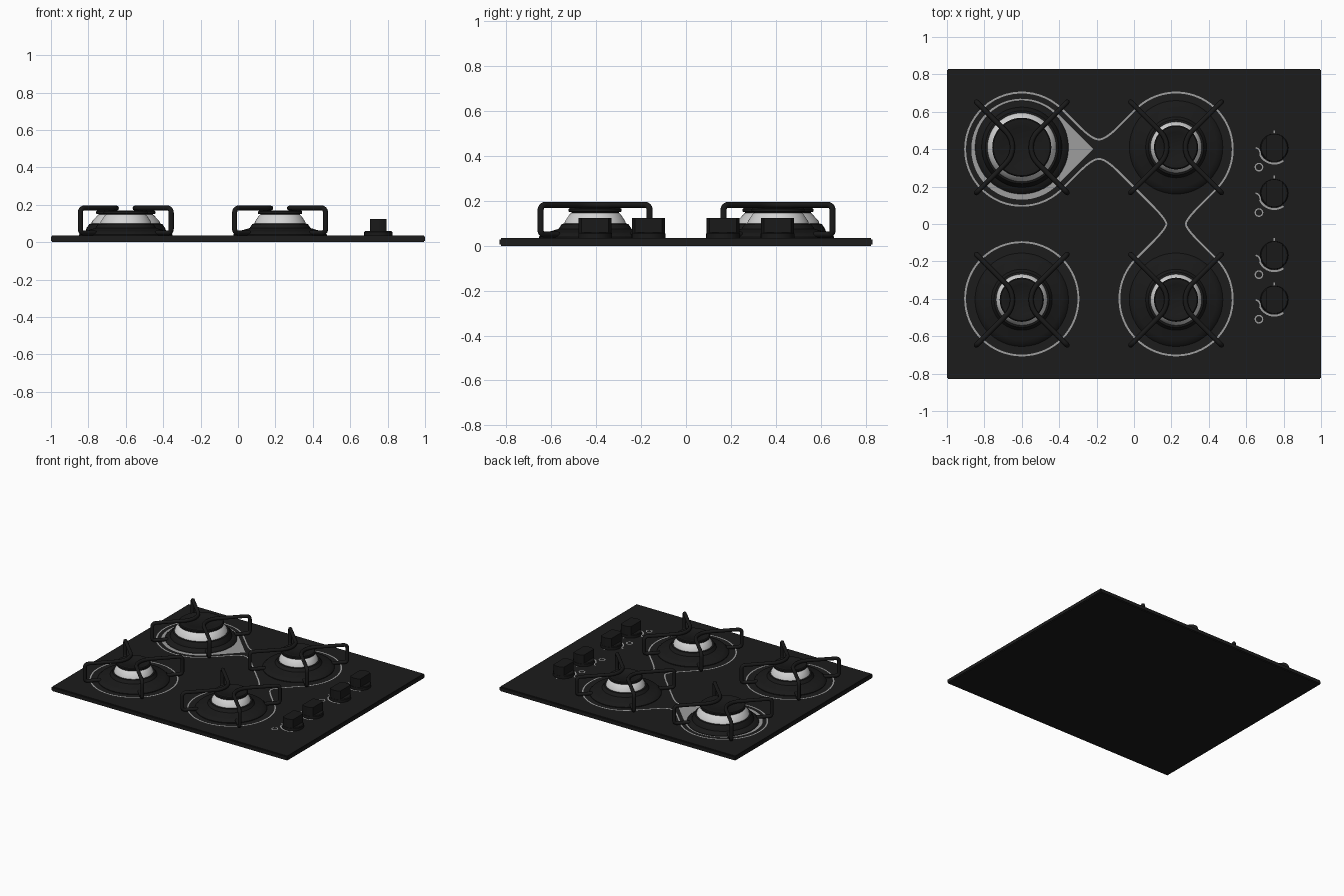
import bpy, bmesh, math
from mathutils import Vector

if "Cube" in bpy.data.objects:
    bpy.data.objects.remove(bpy.data.objects["Cube"])


def material(name, v):
    m = bpy.data.materials.new(name)
    m.diffuse_color = (v, v, v, 1)
    m.use_nodes = True
    m.node_tree.nodes["Principled BSDF"].inputs["Base Color"].default_value = m.diffuse_color
    return m


GLASS = material("dark glass", 0.0115)
IRON = material("black iron", 0.010)
PRINT = material("grey print", 0.34)
STEEL = material("bright steel", 0.66)
TOP = 0.035      # top of the glass plate
INK = 0.0362     # height of printed lines


def smooth(ob, angle):
    bpy.ops.object.select_all(action='DESELECT')
    ob.select_set(True)
    bpy.context.view_layer.objects.active = ob
    if ob.type == 'CURVE':
        bpy.ops.object.convert(target='MESH')
    bpy.ops.object.shade_smooth_by_angle(angle=math.radians(angle))


def finish(name, bm, mat, angle=35):
    me = bpy.data.meshes.new(name)
    bm.to_mesh(me)
    bm.free()
    me.materials.append(mat)
    ob = bpy.data.objects.new(name, me)
    bpy.context.collection.objects.link(ob)
    smooth(ob, angle)


def lathe(name, profile, x, y, mat, n=48):
    """Spin (radius, z) points, listed bottom to top, about a vertical axis."""
    bm = bmesh.new()
    rings = []
    for r, z in profile:
        if r == 0:
            rings.append([bm.verts.new((x, y, z))] * n)
        else:
            rings.append([bm.verts.new((x + r * math.cos(math.tau * i / n),
                                        y + r * math.sin(math.tau * i / n), z)) for i in range(n)])
    for a, b in zip(rings, rings[1:]):
        for i in range(n):
            j = (i + 1) % n
            bm.faces.new(list(dict.fromkeys((a[i], a[j], b[j], b[i]))))
    finish(name, bm, mat)


def arc(cx, cy, r, a0, a1, n=40):
    angles = [math.radians(a0 + (a1 - a0) * i / n) for i in range(n + 1)]
    return [Vector((cx + r * math.cos(a), cy + r * math.sin(a))) for a in angles]


def line(name, pts, width=0.01, closed=False):
    """Flat printed line that follows a path."""
    pts = [p for i, p in enumerate(pts) if i == 0 or (p - pts[i - 1]).length > 1e-4]
    if closed and (pts[0] - pts[-1]).length < 1e-4:
        pts.pop()
    n = len(pts)
    bm = bmesh.new()
    pairs = []
    for i, p in enumerate(pts):
        a = pts[i - 1] if closed or i > 0 else p
        b = pts[(i + 1) % n] if closed or i < n - 1 else p
        t = (b - a).normalized() * width / 2
        pairs.append((bm.verts.new((p.x + t.y, p.y - t.x, INK)),
                      bm.verts.new((p.x - t.y, p.y + t.x, INK))))
    for i in range(n if closed else n - 1):
        a, b = pairs[i], pairs[(i + 1) % n]
        bm.faces.new((a[0], b[0], b[1], a[1]))
    finish(name, bm, PRINT)


def fillet(pts, radii, n=8):
    """Round the inner corners of a 3D polyline."""
    out = [pts[0]]
    for p0, p, p1, r in zip(pts, pts[1:], pts[2:], radii):
        u, v = (p0 - p).normalized(), (p1 - p).normalized()
        half = u.angle(v) / 2
        c = p + (u + v).normalized() * r / math.sin(half)
        a = (p + u * r / math.tan(half) - c).normalized()
        b = (p + v * r / math.tan(half) - c).normalized()
        out += [c + a.slerp(b, k / n) * r for k in range(n + 1)]
    return out + [pts[-1]]


# glass plate
bm = bmesh.new()
bmesh.ops.create_cube(bm, size=1)
for v in bm.verts:
    v.co = (v.co.x * 2, v.co.y * 1.66, (v.co.z + 0.5) * TOP)
bmesh.ops.bevel(bm, geom=bm.edges[:], offset=0.006, segments=2, affect='EDGES')
finish("glass_plate", bm, GLASS, 30)

# burners with their pan supports
for name, x, y, big in (("rear_left", -0.6, 0.41, 1), ("rear_right", 0.225, 0.41, 0),
                        ("front_left", -0.6, -0.405, 0), ("front_right", 0.225, -0.405, 0)):
    cap, skirt = (0.158, 0.185) if big else (0.118, 0.138)
    lathe(name + "_burner_base", [(0.25, 0.03), (0.25, 0.04), (0.235, 0.055), (0.215, 0.06),
                                  (skirt + 0.025, 0.075), (skirt + 0.01, 0.097),
                                  (skirt - 0.005, 0.1), (0, 0.1)], x, y, IRON)
    lathe(name + "_burner_ring", [(skirt, 0.095), (skirt - 0.004, 0.11), (cap - 0.004, 0.14),
                                  (cap - 0.012, 0.147), (0, 0.147)], x, y, STEEL)
    lathe(name + "_burner_cap", [(cap - 0.012, 0.14), (cap - 0.012, 0.15), (cap, 0.152),
                                 (cap, 0.164), (cap - 0.006, 0.169), (cap * 0.72, 0.169),
                                 (cap * 0.68, 0.166), (0, 0.166)], x, y, IRON)
    # two mirrored bent bars
    for side, s in (("left", -1), ("right", 1)):
        o, i = 0.243, 0.165
        pts = [Vector((x + s * a, y + b, z)) for a, b, z in
               ((i, i, 0.05), (o, o, 0.05), (o, o, 0.182), (0, 0, 0.182),
                (o, -o, 0.182), (o, -o, 0.05), (i, -i, 0.05))]
        path = fillet(pts, (0.02, 0.025, 0.12, 0.025, 0.02))
        cu = bpy.data.curves.new(name + "_grate_" + side, 'CURVE')
        cu.dimensions = '3D'
        cu.bevel_depth = 0.0135
        cu.bevel_resolution = 2
        cu.use_fill_caps = True
        sp = cu.splines.new('POLY')
        sp.points.add(len(path) - 1)
        for q, p in zip(sp.points, path):
            q.co = (*p, 1)
        cu.materials.append(IRON)
        ob = bpy.data.objects.new(name + "_grate_" + side, cu)
        bpy.context.collection.objects.link(ob)
        smooth(ob, 50)

# printed outline that joins three burners through narrow necks
R = 0.303


def neck(mx, my, half, along, side):
    """One side of a neck between circles centred at -half and +half."""
    k, w = R * math.sqrt(0.5), 0.052
    start = Vector((-half + k, k))
    p0 = Vector((-0.105, 2 * k - half + 0.105))     # end of the straight tangent
    p1, p2 = Vector((2 * k - half - w, w)), Vector((0, w))
    bend = [p0 * (1 - t) ** 2 + p1 * 2 * t * (1 - t) + p2 * t * t for t in [j / 10 for j in range(11)]]
    pts = [start] + bend
    pts += [Vector((-p.x, p.y)) for p in reversed(pts[:-1])]
    pts = [Vector((p.x, p.y * side)) for p in pts]
    if along == 'y':
        pts = [Vector((p.y, p.x)) for p in pts]
    return [p + Vector((mx, my)) for p in pts]


mx = (-0.6 + 0.225) / 2
outline = arc(-0.6, 0.4, R, 45, 315)
outline += neck(mx, 0.4, 0.4125, 'x', -1)
outline += neck(0.225, 0, 0.4, 'y', -1)[::-1]
outline += arc(0.225, -0.4, R, 135, 405)
outline += neck(0.225, 0, 0.4, 'y', 1)
outline += arc(0.225, 0.4, R, -45, 135)
outline += neck(mx, 0.4, 0.4125, 'x', 1)[::-1]
line("joined_burner_outline", outline, closed=True)
line("front_left_outline", arc(-0.6, -0.4, R, 0, 360, 64), closed=True)

# filled teardrop under the large burner
bm = bmesh.new()
drop = arc(-0.6, 0.4, 0.27, 45, 315) + [Vector((-0.6 + 0.27 * math.sqrt(2), 0.4))]
bm.faces.new([bm.verts.new((p.x, p.y, INK)) for p in drop])
finish("large_burner_teardrop", bm, PRINT)

# control knobs with printed marks
for n, ky in enumerate((0.408, 0.165, -0.167, -0.405), 1):
    kx = 0.75
    lathe(f"knob_{n}_base", [(0.075, 0.03), (0.075, 0.055), (0.07, 0.06), (0, 0.06)], kx, ky, IRON, 32)
    # grip: round disc with two flat sides
    a = math.degrees(math.acos(0.043 / 0.074))
    rim = arc(kx, ky, 0.074, a, 180 - a, 8) + arc(kx, ky, 0.074, 180 + a, 360 - a, 8)
    bm = bmesh.new()
    f = bm.faces.new([bm.verts.new((p.x, p.y, 0.045)) for p in rim])
    for v in bmesh.ops.extrude_face_region(bm, geom=[f])["geom"]:
        if isinstance(v, bmesh.types.BMVert):
            v.co.z = 0.123
    bmesh.ops.recalc_face_normals(bm, faces=bm.faces[:])
    finish(f"knob_{n}_grip", bm, IRON)
    line(f"knob_{n}_arc", arc(kx, ky, 0.085, 205, 305, 16), 0.01)
    line(f"knob_{n}_hook", arc(kx - 0.105, ky - 0.03, 0.03, -10, 80, 8), 0.008)
    line(f"knob_{n}_small_ring", arc(kx - 0.082, ky - 0.104, 0.02, 0, 360, 16), 0.007, True)
    line(f"knob_{n}_tick", [Vector((kx, ky + 0.077)), Vector((kx, ky + 0.093))], 0.008)
